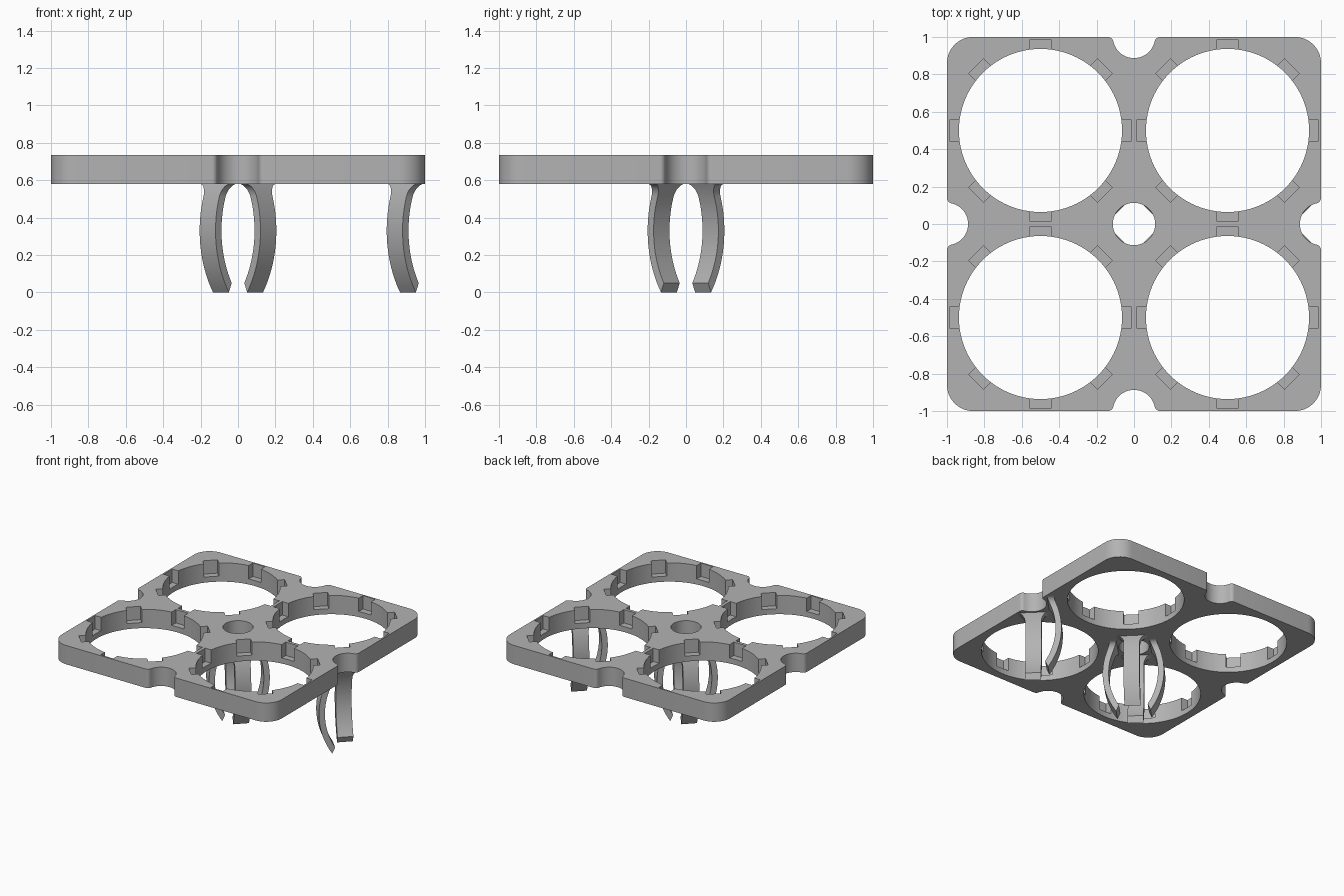
import bpy, bmesh, math
from math import sqrt, radians, cos, sin, asin, degrees
from mathutils import Matrix, Vector

cube = bpy.data.objects.get("Cube")
if cube:
    bpy.data.objects.remove(cube, do_unlink=True)

BOTTOM, TOP = 0.58, 0.735          # plate heights
HOLE_R, NOTCH_R, LIP_R, CORNER_R = 0.436, 0.113, 0.03, 0.14
POCKET_FLOOR = 0.625

grey = bpy.data.materials.new("plain grey")
grey.use_nodes = True
colour = (0.45, 0.45, 0.45, 1)
grey.diffuse_color = colour
grey.node_tree.nodes["Principled BSDF"].inputs["Base Color"].default_value = colour


def make_object(name, bm):
    bmesh.ops.recalc_face_normals(bm, faces=bm.faces)
    mesh = bpy.data.meshes.new(name)
    bm.to_mesh(mesh)
    bm.free()
    mesh.materials.append(grey)
    obj = bpy.data.objects.new(name, mesh)
    bpy.context.collection.objects.link(obj)
    return obj


def activate(obj):
    bpy.ops.object.select_all(action='DESELECT')
    obj.select_set(True)
    bpy.context.view_layer.objects.active = obj


def smooth(obj):
    activate(obj)
    bpy.ops.object.shade_smooth_by_angle(angle=radians(30))


def arc(cx, cy, r, start, end, steps):
    angles = [radians(start + (end - start) * i / steps) for i in range(steps + 1)]
    return [Vector((cx + r * cos(a), cy + r * sin(a), BOTTOM)) for a in angles]


def cut(obj, cutter):
    activate(obj)
    mod = obj.modifiers.new("cut", 'BOOLEAN')
    mod.operation, mod.solver, mod.object = 'DIFFERENCE', 'EXACT', cutter
    bpy.ops.object.modifier_apply(modifier=mod.name)
    bpy.data.objects.remove(cutter, do_unlink=True)


# Plate outline: one side with a rounded corner and a notch, turned four times
reach = NOTCH_R + LIP_R
lip_x = sqrt(reach ** 2 - LIP_R ** 2)
tilt = degrees(asin(LIP_R / reach))
inset = 1 - CORNER_R
side = arc(inset, inset, CORNER_R, 0, 90, 12)
side += arc(lip_x, 1 - LIP_R, LIP_R, 90, 180 - tilt, 6)
side += arc(0, 1, NOTCH_R, -tilt, tilt - 180, 24)[1:-1]
side += arc(-lip_x, 1 - LIP_R, LIP_R, tilt, 90, 6)

bm = bmesh.new()
outline = []
for turn in range(4):
    spin = Matrix.Rotation(radians(90 * turn), 3, 'Z')
    outline += [bm.verts.new(spin @ p) for p in side]
base = bm.faces.new(outline)
wall = bmesh.ops.extrude_face_region(bm, geom=[base])
raised = [v for v in wall["geom"] if isinstance(v, bmesh.types.BMVert)]
bmesh.ops.translate(bm, verts=raised, vec=(0, 0, TOP - BOTTOM))
plate = make_object("holder_plate", bm)

# Round openings and the pockets around each large one
holes, pockets = bmesh.new(), bmesh.new()


def add_hole(x, y, r, segments):
    bmesh.ops.create_cone(holes, cap_ends=True, segments=segments, radius1=r, radius2=r,
                          depth=1, matrix=Matrix.Translation((x, y, TOP)))


add_hole(0, 0, NOTCH_R, 48)
for x in (-0.5, 0.5):
    for y in (-0.5, 0.5):
        add_hole(x, y, HOLE_R, 96)
        for k in range(8):
            place = (Matrix.Translation((x, y, POCKET_FLOOR + 0.1))
                     @ Matrix.Rotation(radians(45 * k), 4, 'Z')
                     @ Matrix.Translation((0.437, 0, 0))
                     @ Matrix.Diagonal((0.1, 0.112, 0.2, 1)))
            bmesh.ops.create_cube(pockets, size=1, matrix=place)
cut(plate, make_object("hole_cutter", holes))
cut(plate, make_object("pocket_cutter", pockets))
smooth(plate)


# Curved clip legs: concentric arcs, flared sideways under the plate
def bow(radius, peak, z):
    return peak - radius + sqrt(radius ** 2 - (z - 0.33) ** 2)


def half_width(z):
    u = min(max((z - 0.51) / (BOTTOM - 0.51), 0), 1)
    return 0.06 + 0.055 * (1 - sqrt(1 - u * u))


def make_leg(name, x, direction):
    bm = bmesh.new()
    rings = []
    straight = [0.51 * i / 20 for i in range(20)]
    flare = [0.51 + 0.07 * sin(radians(90 * i / 8)) for i in range(9)]
    for z in straight + flare + [BOTTOM + 0.01]:
        w = half_width(z)
        inner_z = 0.05 + z * (BOTTOM - 0.05) / BOTTOM if z < 0.51 else z
        if z < 0.51:
            inner_z = 0.05 + z * 0.46 / 0.51
        r_in, r_out = bow(0.545, 0.185, inner_z), bow(0.59, 0.23, z)
        rings.append([bm.verts.new(p) for p in ((r_in, -w, inner_z), (r_out, -w, z),
                                                (r_out, w, z), (r_in, w, inner_z))])
    for low, high in zip(rings, rings[1:]):
        for i in range(4):
            j = (i + 1) % 4
            bm.faces.new((low[i], low[j], high[j], high[i]))
    bm.faces.new(rings[0])
    bm.faces.new(rings[-1])
    bm.transform(Matrix.Translation((x, 0, 0)) @ Matrix.Rotation(radians(direction), 4, 'Z'))
    smooth(make_object(name, bm))


for k in range(4):
    make_leg(f"centre_leg_{k + 1}", 0, 45 + 90 * k)
for k in range(2):
    make_leg(f"side_leg_{k + 1}", 1, 135 + 90 * k)
